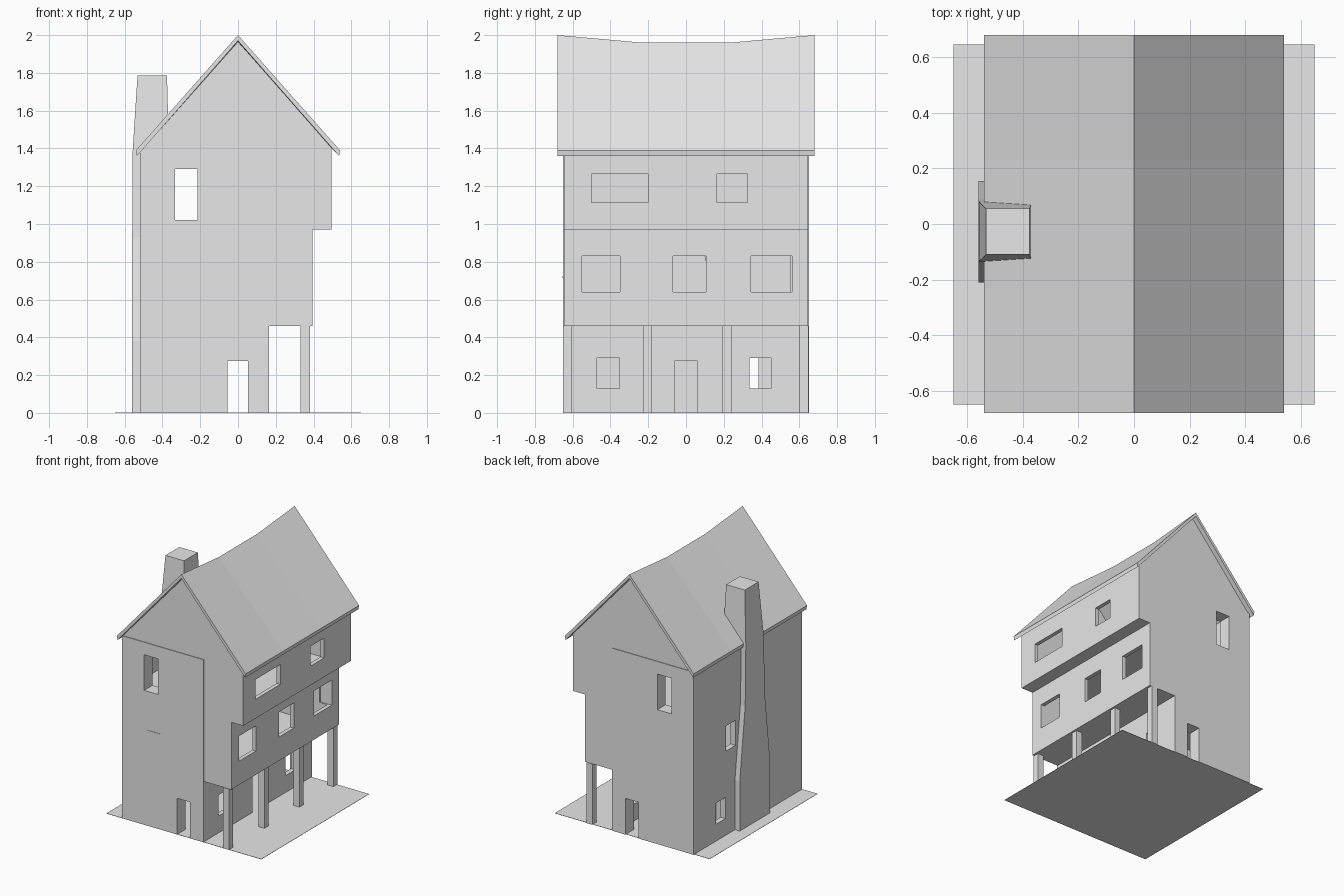
import bpy
import bmesh

old = bpy.data.objects.get("Cube")
if old:
    bpy.data.objects.remove(old, do_unlink=True)

# One plain colour for the whole building
GREY = (0.8, 0.8, 0.8, 1)
grey = bpy.data.materials.new("plain_grey")
grey.use_nodes = True
grey.diffuse_color = GREY
grey.node_tree.nodes["Principled BSDF"].inputs["Base Color"].default_value = GREY


def loft(name, rings, closed=True):
    """Skin a list of matching point loops and cap both ends."""
    bm = bmesh.new()
    loops = [[bm.verts.new(p) for p in ring] for ring in rings]
    n = len(loops[0])
    for a, b in zip(loops, loops[1:]):
        for i in range(n):
            j = (i + 1) % n
            bm.faces.new((a[i], a[j], b[j], b[i]))
    bm.faces.new(loops[0])
    bm.faces.new(loops[-1])
    bmesh.ops.recalc_face_normals(bm, faces=bm.faces)
    mesh = bpy.data.meshes.new(name)
    bm.to_mesh(mesh)
    bm.free()
    mesh.materials.append(grey)
    obj = bpy.data.objects.new(name, mesh)
    bpy.context.collection.objects.link(obj)
    return obj


def rect(x, y, z):
    return [(x[0], y[0], z), (x[1], y[0], z), (x[1], y[1], z), (x[0], y[1], z)]


def box(name, x, y, z):
    return loft(name, [rect(x, y, z[0]), rect(x, y, z[1])])


def carve(obj, holes):
    """Cut box-shaped holes, given as (x, y, z) ranges, out of a solid."""
    cutters = []
    for hole in holes:
        cutter = box("cutter", *hole)
        cutter.hide_render = True
        mod = obj.modifiers.new("hole", "BOOLEAN")
        mod.operation, mod.solver, mod.object = "DIFFERENCE", "EXACT", cutter
        cutters.append(cutter)
    bpy.context.view_layer.update()
    graph = bpy.context.evaluated_depsgraph_get()
    mesh = bpy.data.meshes.new_from_object(obj.evaluated_get(graph))
    obj.modifiers.clear()
    obj.data = mesh
    for cutter in cutters:
        bpy.data.objects.remove(cutter, do_unlink=True)


# Shared dimensions
LEFT, LOWER, MIDDLE, UPPER = -0.52, 0.165, 0.395, 0.495
FLOOR_1, FLOOR_2 = 0.46, 0.97
THROUGH = (-0.8, 0.8)
ROOM = (-0.55, 0.55)
OUTSIDE = (-0.6, -0.45)
gable_window = ((-0.333, -0.215), THROUGH, (1.02, 1.29))
gable_door = ((-0.055, 0.052), THROUGH, (-0.1, 0.275))

# Ground plate
box("ground_plate", (-0.65, 0.65), (-0.65, 0.645), (0, 0.002))

# Ground storey with doors and small windows
ground = box("ground_storey", (LEFT, LOWER), (-0.65, 0.65), (0, FLOOR_1))
side = (0.1, 0.25)
low = (0.13, 0.29)
carve(ground, [
    ((-0.48, 0.13), ROOM, (-0.1, 0.44)),
    gable_door,
    (side, (-0.06, 0.06), (-0.1, 0.275)),
    (side, (-0.47, -0.352), low),
    (side, (0.335, 0.45), low),
    (OUTSIDE, (0.27, 0.385), low),
])

# Overhanging middle storey
middle = box("middle_storey", (LEFT, MIDDLE), (-0.645, 0.645), (FLOOR_1, FLOOR_2))
side = (0.3, 0.5)
mid = (0.64, 0.83)
carve(middle, [
    ((-0.48, 0.365), ROOM, (0.48, 0.95)),
    (side, (-0.55, -0.35), mid),
    (side, (-0.07, 0.105), mid),
    (side, (0.345, 0.56), mid),
    (OUTSIDE, (0.15, 0.265), mid),
])

# Upper storey with gables, open to the roof
gable = [(LEFT, FLOOR_2), (UPPER, FLOOR_2), (UPPER, 1.406), (0, 1.965), (LEFT, 1.378)]
upper = loft("upper_storey", [[(x, y, z) for x, z in gable] for y in (-0.645, 0.645)])
side = (0.4, 0.6)
high = (1.115, 1.265)
carve(upper, [
    ((-0.48, 0.465), ROOM, (0.99, 2.2)),
    gable_window,
    (side, (-0.5, -0.2), high),
    (side, (0.165, 0.325), high),
])

# Thin raised wall facing on both gable ends
for name, y in (("front_wall_facing", (-0.65, -0.645)), ("back_wall_facing", (0.645, 0.65))):
    facing = box(name, (LEFT, LOWER), y, (FLOOR_1, 1.385))
    carve(facing, [gable_window])

# Narrow ledge on the front wall
box("front_ledge", (-0.302, -0.19), (-0.653, -0.645), (0.715, 0.726))

# Posts under the overhang
for i, y in enumerate((-0.627, -0.203, 0.218, 0.625)):
    box(f"post_{i + 1}", (0.33, 0.38), (y - 0.024, y + 0.024), (0, FLOOR_1))

# Roof sheet with sagging ridge
rings = []
for y, ridge in ((-0.68, 2.0), (-0.23, 1.96), (0.23, 1.96), (0.68, 2.0)):
    section = [(-0.54, 1.39), (0, ridge), (0.54, 1.39),
               (0.535, 1.36), (0, ridge - 0.03), (-0.535, 1.36)]
    rings.append([(x, y, z) for x, z in section])
loft("roof", rings)

# Tapered chimney climbing the side wall
loft("chimney", [
    rect((-0.56, -0.365), (-0.21, 0.155), 0),
    rect((-0.56, -0.365), (-0.21, 0.155), 0.38),
    rect((-0.56, -0.365), (-0.145, 0.09), 0.93),
    rect((-0.558, -0.365), (-0.135, 0.08), 1.38),
    rect((-0.532, -0.376), (-0.11, 0.055), 1.785),
])
